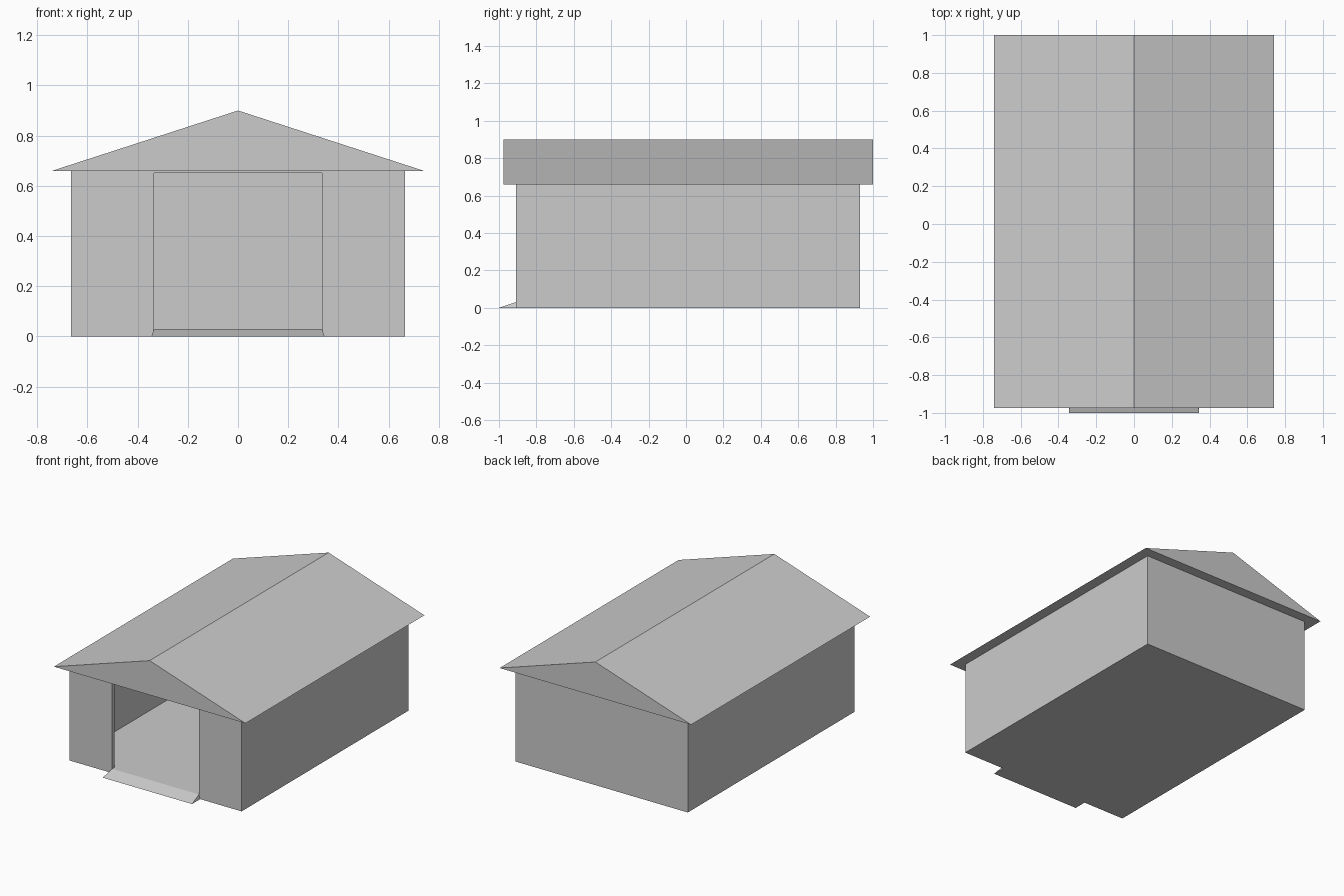
import bpy, bmesh
from mathutils import Vector

if "Cube" in bpy.data.objects:
    bpy.data.objects.remove(bpy.data.objects["Cube"])


def prism(name, profile, sweep):
    """Extrude a closed planar profile along a vector."""
    bm = bmesh.new()
    face = bm.faces.new([bm.verts.new(p) for p in profile])
    new = bmesh.ops.extrude_face_region(bm, geom=[face], use_keep_orig=True)["geom"]
    bmesh.ops.translate(bm, vec=Vector(sweep),
                        verts=[g for g in new if isinstance(g, bmesh.types.BMVert)])
    bmesh.ops.recalc_face_normals(bm, faces=bm.faces)
    mesh = bpy.data.meshes.new(name)
    bm.to_mesh(mesh)
    bm.free()
    obj = bpy.data.objects.new(name, mesh)
    bpy.context.collection.objects.link(obj)
    return obj


W, FRONT, BACK, EAVE = 0.665, -0.91, 0.93, 0.66   # wall block
DOOR, T, FLOOR = 0.335, 0.025, 0.03               # door half width, wall thickness, floor height

# Walls with floor, hollowed by a room-and-doorway plan
walls = prism("walls", [(-W, FRONT, 0), (W, FRONT, 0), (W, BACK, 0), (-W, BACK, 0)], (0, 0, EAVE))
half = [(DOOR, FRONT - 0.1), (DOOR, FRONT + T), (W - T, FRONT + T), (W - T, BACK - T)]
plan = half + [(-x, y) for x, y in reversed(half)]
room = prism("room_cutter", [(x, y, FLOOR) for x, y in plan], (0, 0, 0.652 - FLOOR))
room.hide_render = True
room.hide_viewport = True
cut = walls.modifiers.new("hollow", 'BOOLEAN')
cut.operation = 'DIFFERENCE'
cut.solver = 'EXACT'
cut.object = room

# Gable roof, closed and overhanging on all sides
prism("roof", [(-0.74, -0.975, EAVE), (0.74, -0.975, EAVE), (0, -0.975, 0.9)], (0, 1.975, 0))

# Entry ramp, its top edge pulled in to the door width
ramp = prism("ramp", [(-0.345, -1, 0), (-0.345, FRONT, 0), (-0.345, FRONT, FLOOR)], (0.69, 0, 0))
for v in ramp.data.vertices:
    if v.co.z > 0.01:
        v.co.x = DOOR if v.co.x > 0 else -DOOR
